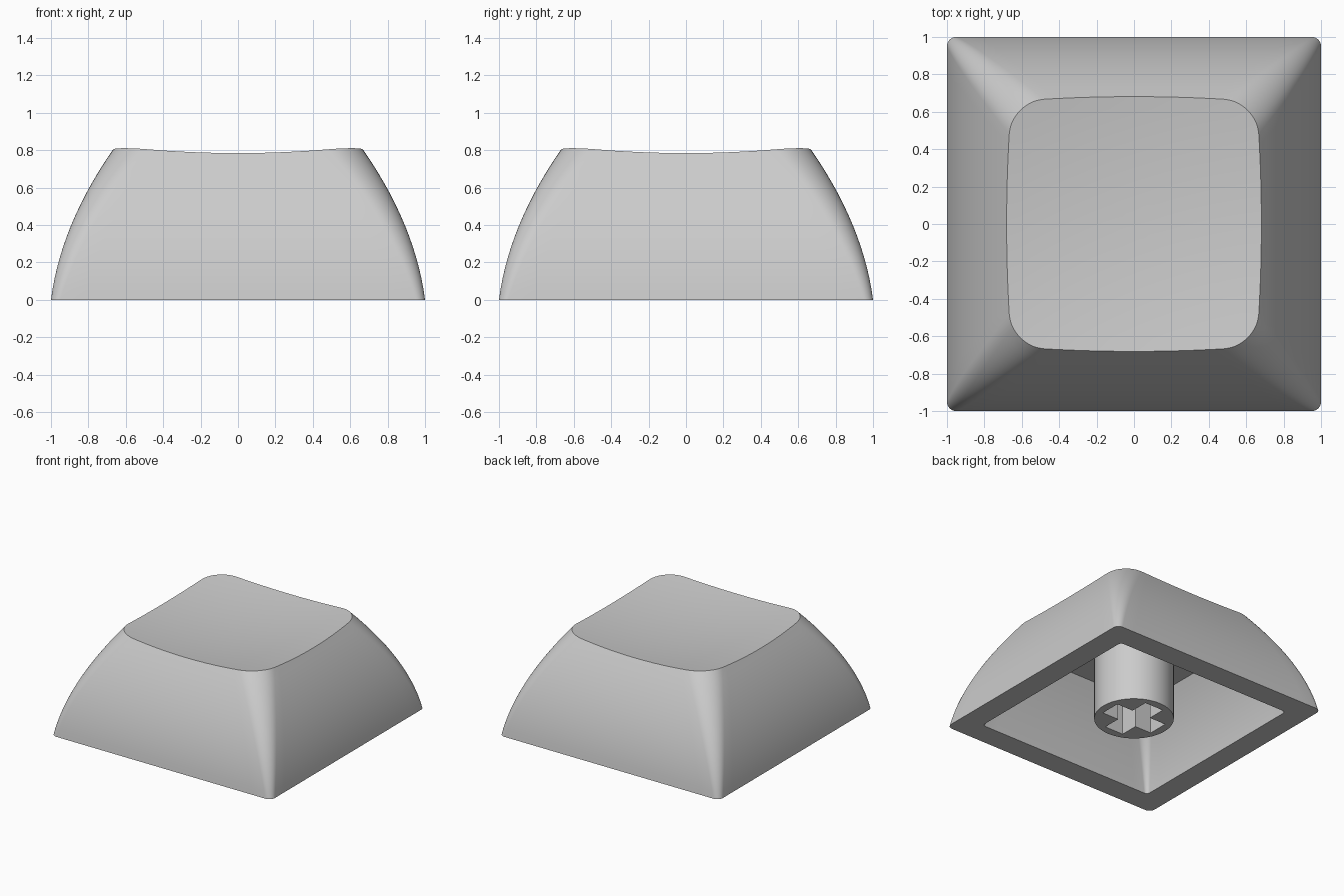
import bpy, bmesh, math

cube = bpy.data.objects.get("Cube")
if cube:
    bpy.data.objects.remove(cube, do_unlink=True)

plastic = bpy.data.materials.new("light_grey_plastic")
plastic.use_nodes = True
GREY = (0.6, 0.6, 0.6, 1)
plastic.diffuse_color = GREY
plastic.node_tree.nodes["Principled BSDF"].inputs["Base Color"].default_value = GREY

WALL = 0.19        # wall thickness
CEILING = 0.62     # height of the hollow
ARC, SIDE, STEPS = 10, 16, 14


def finish(obj, angle):
    obj.data.materials.clear()
    obj.data.materials.append(plastic)
    bpy.ops.object.select_all(action="DESELECT")
    obj.select_set(True)
    bpy.context.view_layer.objects.active = obj
    bpy.ops.object.shade_smooth_by_angle(angle=math.radians(angle))


def dish(x, y):
    """Height of the scooped top."""
    return 0.74 + 0.095 * (x * x + y * y)


def outline_columns():
    """Rounded square as (corner centre, outward normal) pairs."""
    quarter = []
    for i in range(ARC + 1):
        a = math.pi / 2 * i / ARC
        quarter.append((1, 1, math.cos(a), math.sin(a)))
    for i in range(1, SIDE):
        quarter.append((1 - 2 * i / SIDE, 1, 0, 1))
    columns = []
    for _ in range(4):
        columns += quarter
        quarter = [(-cy, cx, -ny, nx) for cx, cy, nx, ny in quarter]
    return columns


def wall_point(column, z, inset=0):
    """Point on the bowed, tapering wall at height z."""
    cx, cy, nx, ny = column
    half = 1 - 0.13 * z - 0.353 * z * z - inset
    r = 0.05 + 0.17 * z if inset == 0 else 0.03 + 0.1 * z
    return (cx * (half - r) + nx * r, cy * (half - r) + ny * r, z)


def rim_height(column):
    """Height where the wall meets the scooped top."""
    z = 0.8
    for _ in range(12):
        x, y, _z = wall_point(column, z)
        z = dish(x, y)
    return z


# Cap shell: scooped top, outer wall, bottom rim, inner wall and ceiling
columns = outline_columns()
heights = [rim_height(c) for c in columns]
top_edge = [wall_point(c, h) for c, h in zip(columns, heights)]
rings = []
for i in range(1, 10):
    s = i / 10
    rings.append([(x * s, y * s, dish(x * s, y * s)) for x, y, _ in top_edge])
for i in range(STEPS, -1, -1):
    rings.append([wall_point(c, h * i / STEPS) for c, h in zip(columns, heights)])
for i in range(STEPS + 1):
    rings.append([wall_point(c, CEILING * i / STEPS, WALL) for c in columns])

bm = bmesh.new()
loops = [[bm.verts.new(p) for p in ring] for ring in rings]
count = len(columns)
for upper, lower in zip(loops, loops[1:]):
    for i in range(count):
        j = (i + 1) % count
        bm.faces.new((upper[i], lower[i], lower[j], upper[j]))
centre = bm.verts.new((0, 0, dish(0, 0)))
for i in range(count):
    bm.faces.new((centre, loops[0][i], loops[0][(i + 1) % count]))
bm.faces.new(loops[-1])
bmesh.ops.recalc_face_normals(bm, faces=bm.faces[:])
mesh = bpy.data.meshes.new("cap_shell")
bm.to_mesh(mesh)
bm.free()
shell = bpy.data.objects.new("cap_shell", mesh)
bpy.context.collection.objects.link(shell)
finish(shell, 35)

# Stem: round post with a cross-shaped socket
L, W = 0.235, 0.085
circle = [(0.3 * math.cos(math.tau * i / 64), 0.3 * math.sin(math.tau * i / 64))
          for i in range(64)]
cross, arm = [], [(L, -W), (L, W), (W, W)]
for _ in range(4):
    cross += arm
    arm = [(-y, x) for x, y in arm]

curve = bpy.data.curves.new("stem", "CURVE")
curve.dimensions = "2D"
curve.fill_mode = "BOTH"
curve.extrude = CEILING / 2
for points in (circle, cross):
    spline = curve.splines.new("POLY")
    spline.points.add(len(points) - 1)
    for p, (x, y) in zip(spline.points, points):
        p.co = (x, y, 0, 1)
    spline.use_cyclic_u = True
stem = bpy.data.objects.new("stem", curve)
stem.location.z = CEILING / 2
bpy.context.collection.objects.link(stem)
bpy.ops.object.select_all(action="DESELECT")
stem.select_set(True)
bpy.context.view_layer.objects.active = stem
bpy.ops.object.convert(target="MESH")
stem = bpy.context.view_layer.objects.active

# Weld the stem and make its faces point outward
bm = bmesh.new()
bm.from_mesh(stem.data)
bmesh.ops.remove_doubles(bm, verts=bm.verts[:], dist=0.0005)
bmesh.ops.recalc_face_normals(bm, faces=bm.faces[:])
bm.to_mesh(stem.data)
bm.free()
finish(stem, 35)
